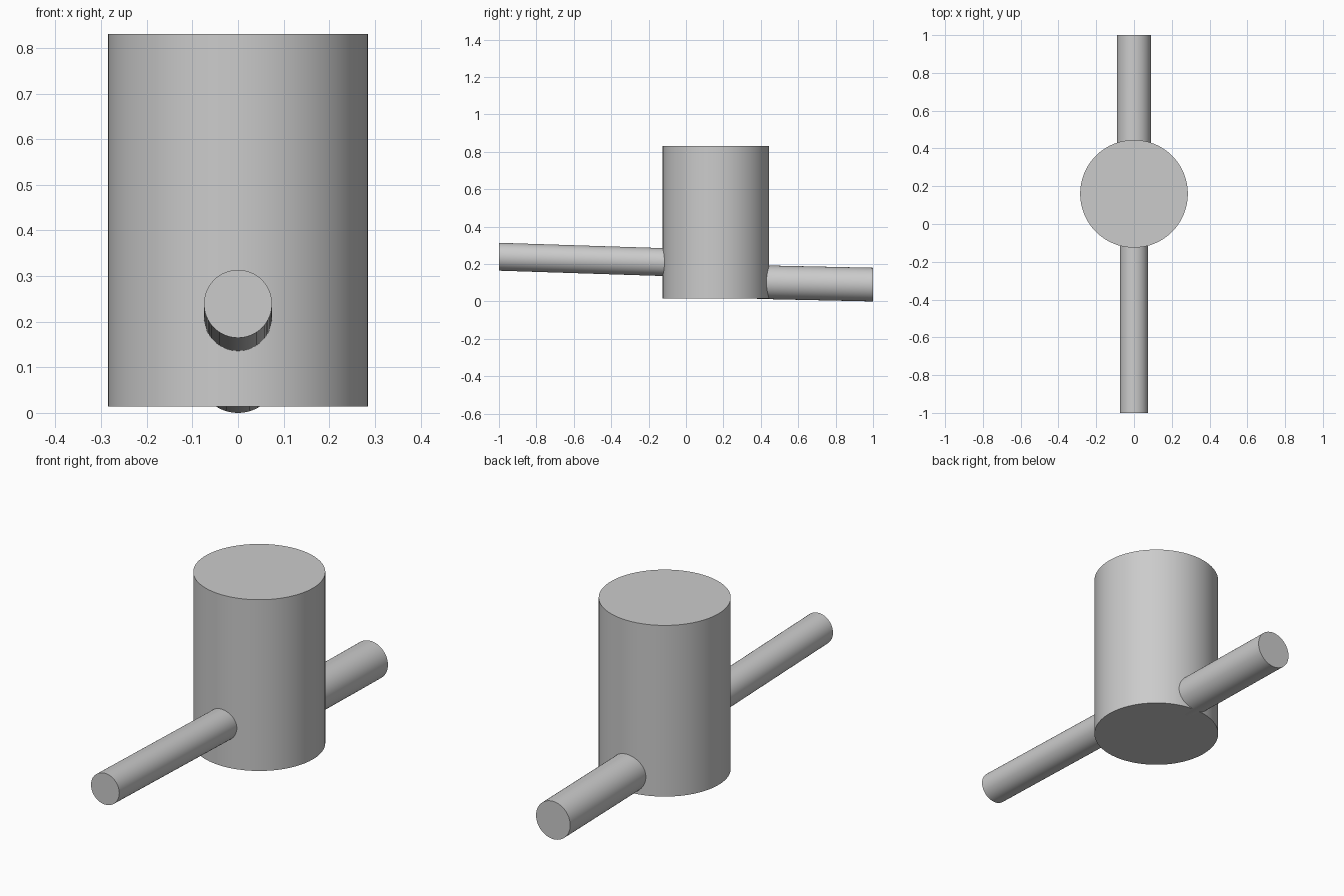
import bpy
from mathutils import Matrix, Vector

cube = bpy.data.objects.get("Cube")
if cube:
    bpy.data.objects.remove(cube, do_unlink=True)

# Single grey finish
grey = bpy.data.materials.new("plain_grey")
grey.use_nodes = True
colour = (0.6, 0.6, 0.6, 1)
grey.diffuse_color = colour
grey.node_tree.nodes["Principled BSDF"].inputs["Base Color"].default_value = colour


def finish(obj, name):
    obj.name = name
    obj.data.materials.append(grey)
    bpy.ops.object.shade_smooth_by_angle()


def pipe(name, radius, start, end):
    """Round pipe along y with upright ends, sheared to follow its slope."""
    a, b = Vector(start), Vector(end)
    bpy.ops.mesh.primitive_cylinder_add(vertices=64, radius=radius, depth=abs(b.y - a.y))
    obj = bpy.context.object
    shear = Matrix.Identity(4)
    shear[2][1] = (b.z - a.z) / (b.y - a.y)
    turn = Matrix.Rotation(1.5707963, 4, "X")
    obj.data.transform(Matrix.Translation((a + b) / 2) @ shear @ turn)
    finish(obj, name)


# Upright drum
bottom, top = 0.0145, 0.83
bpy.ops.mesh.primitive_cylinder_add(vertices=128, radius=0.285, depth=top - bottom,
                                    location=(0, 0.16, (top + bottom) / 2))
finish(bpy.context.object, "drum")

# Pipes running into the drum wall
pipe("front_pipe", 0.0745, (0, -1, 0.239), (0, -0.08, 0.209))
pipe("back_pipe", 0.09, (0, 0.38, 0.1035), (0, 1, 0.09))
